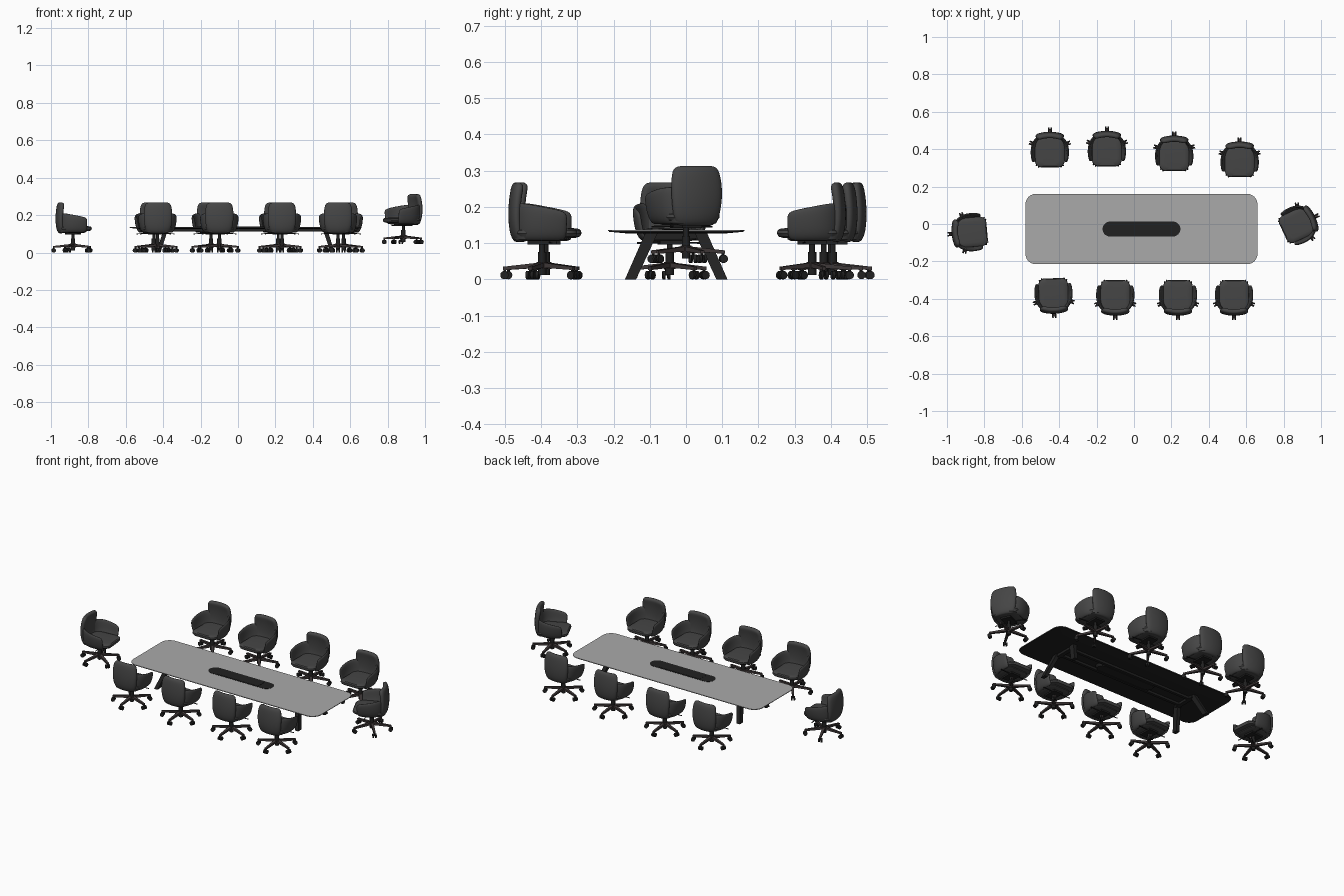
import bpy, bmesh
from math import sin, cos, pi, radians
from mathutils import Vector, Matrix

if "Cube" in bpy.data.objects:
    bpy.data.objects.remove(bpy.data.objects["Cube"])

X, Y, Z = Vector((1, 0, 0)), Vector((0, 1, 0)), Vector((0, 0, 1))


def mat(name, r, g, b):
    m = bpy.data.materials.new(name)
    m.diffuse_color = (r, g, b, 1)
    m.use_nodes = True
    m.node_tree.nodes["Principled BSDF"].inputs["Base Color"].default_value = m.diffuse_color
    return m


FABRIC = mat("dark_fabric", .06, .06, .06)
BLACK = mat("black_metal", .015, .015, .015)
BASE = mat("base_metal", .05, .04, .04)
TOP = mat("table_grey", .4, .4, .4)


def finish(name, bm, material, angle=35):
    bmesh.ops.recalc_face_normals(bm, faces=bm.faces[:])
    me = bpy.data.meshes.new(name)
    bm.to_mesh(me)
    bm.free()
    for p in me.polygons:
        p.use_smooth = True
    if angle:
        me.set_sharp_from_angle(angle=radians(angle))
    me.materials.append(material)
    ob = bpy.data.objects.new(name, me)
    bpy.context.collection.objects.link(ob)
    return ob


def plate(name, layers, material, cx=0, cy=0, n=8):
    """Loft of rounded rectangles; a layer is z, half width, half depth, radius."""
    bm = bmesh.new()
    rings = []
    for z, w, d, r in layers:
        ring = []
        for k, (sx, sy) in enumerate(((1, 1), (-1, 1), (-1, -1), (1, -1))):
            for i in range(n + 1):
                a = pi / 2 * (k + i / n)
                ring.append(bm.verts.new((cx + sx * (w - r) + r * cos(a),
                                          cy + sy * (d - r) + r * sin(a), z)))
        rings.append(ring)
    for a, b in zip(rings, rings[1:]):
        for i in range(len(a)):
            j = (i + 1) % len(a)
            bm.faces.new((a[i], a[j], b[j], b[i]))
    bm.faces.new(rings[0])
    bm.faces.new(rings[-1])
    return finish(name, bm, material)


def bar(bm, p, q, a, b, taper=1):
    """Straight bar from p to q, cross-section spanned by half vectors a and b."""
    p, q = Vector(p), Vector(q)
    e = [[bm.verts.new(c + (a * i + b * j) * t)
          for i, j in ((1, 1), (-1, 1), (-1, -1), (1, -1))] for c, t in ((p, 1), (q, taper))]
    for i in range(4):
        j = (i + 1) % 4
        bm.faces.new((e[0][i], e[0][j], e[1][j], e[1][i]))
    bm.faces.new(e[0])
    bm.faces.new(e[1])


def rod(bm, p, q, r, seg=14):
    p, q = Vector(p), Vector(q)
    m = Matrix.Translation((p + q) / 2) @ (q - p).to_track_quat('Z', 'Y').to_matrix().to_4x4()
    bmesh.ops.create_cone(bm, cap_ends=True, segments=seg, radius1=r, radius2=r,
                          depth=(q - p).length, matrix=m)


def padded(name, rows, thick, material):
    """Grid of points thickened and smoothed into an upholstered panel."""
    bm = bmesh.new()
    g = [[bm.verts.new(p) for p in row] for row in rows]
    for a, b in zip(g, g[1:]):
        for i in range(len(a) - 1):
            bm.faces.new((a[i], a[i + 1], b[i + 1], b[i]))
    ob = finish(name, bm, material, 0)
    s = ob.modifiers.new("thickness", 'SOLIDIFY')
    s.thickness, s.offset = thick, 0
    ob.modifiers.new("smooth", 'SUBSURF').levels = 2
    ob.modifiers["smooth"].render_levels = 2
    return ob


# Chair, facing +y, standing on its base at the origin
parts = []
back = [(.106, .056, -.062), (.122, .069, -.078), (.18, .079, -.083),
        (.24, .076, -.077), (.268, .064, -.069)]
parts.append(padded("backrest", [[(s * w, y + .014 * s * s, z) for s in (-1, -.5, 0, .5, 1)]
                                 for z, w, y in back], .027, FABRIC))

half = [(.05, -.074, .212), (.082, -.05, .212), (.098, -.01, .204),
        (.098, .035, .195), (.09, .07, .186)]
plan = [(-x, y, z) for x, y, z in half[::-1]] + [(0, -.08, .212)] + half
parts.append(padded("arm_shell", [[(x * k, y * j, zz if zz else z) for x, y, z in plan]
                                  for k, j, zz in ((.72, .9, .108), (.88, .98, .122),
                                                   (.97, 1, .16), (1, 1, 0))], .014, FABRIC))

parts.append(plate("seat", [(.114, .062, .07, .03), (.118, .074, .083, .033),
                            (.126, .079, .087, .034), (.134, .078, .086, .034),
                            (.139, .072, .081, .032), (.141, .055, .065, .03)],
                   FABRIC, 0, .01))
parts.append(plate("seat_pan", [(.105, .055, .06, .025), (.11, .068, .072, .03),
                                (.122, .072, .074, .03)], FABRIC, 0, -.004))

bm = bmesh.new()
bar(bm, (0, -.04, .103), (0, .04, .103), X * .03, Z * .007)
for s in (-1, 1):
    rod(bm, (s * .02, .02, .102), (s * .092, .026, .1), .0025, 8)
rod(bm, (0, 0, .07), (0, 0, .108), .008)
rod(bm, (0, 0, .012), (0, 0, .075), .0115)
parts.append(finish("column_and_levers", bm, BLACK))

bm, wheels = bmesh.new(), bmesh.new()
rod(bm, (0, 0, .028), (0, 0, .048), .016)
for i in range(5):
    a = -pi / 2 + i * 2 * pi / 5
    d, t = Vector((cos(a), sin(a), 0)), Vector((-sin(a), cos(a), 0))
    bar(bm, d * .008 + Z * .039, d * .108 + Z * .03, t * .0085, Z * .007, .65)
    rod(wheels, d * .103 + Z * .01, d * .103 + Z * .03, .004, 8)
    for s in (-1, 1):
        c = d * .104 + Z * .0115
        rod(wheels, c + t * s * .003, c + t * s * .011, .0115, 16)
parts.append(finish("star_base", bm, BASE))
parts.append(finish("casters", wheels, BLACK))

# Ten chairs: x, y, z, facing angle (0 = towards +y)
places = [(-.43, -.387, 0, 2), (-.1, -.397, 0, 0), (.235, -.397, 0, 0), (.535, -.397, 0, 0),
          (-.45, .4, 0, 180), (-.145, .405, 0, 180), (.215, .38, 0, 180), (.565, .348, 0, 180),
          (-.882, -.045, 0, -85), (.884, 0, .045, 115)]
for n, (x, y, z, a) in enumerate(places, 1):
    for p in parts:
        ob = p.copy()
        ob.name = f"chair_{n}_{p.name}"
        ob.matrix_world = Matrix.Translation((x, y, z)) @ Matrix.Rotation(radians(a), 4, 'Z')
        bpy.context.collection.objects.link(ob)
for p in parts:
    bpy.data.objects.remove(p)

# Table top: thin grey surface on a dark bevelled underside, with a cable tray
CX, CY = .04, -.027
plate("table_surface", [(.1335, .62, .188, .055), (.136, .62, .188, .055)], TOP, CX, CY, 10)
plate("table_underside", [(.126, .56, .13, .03), (.131, .618, .186, .054),
                          (.1335, .618, .186, .054)], BLACK, CX, CY, 10)
plate("cable_tray", [(.112, .19, .03, .0299), (.1375, .208, .04, .0399)], BLACK, CX, CY, 12)
plate("tray_lid", [(.137, .135, .034, .003), (.1385, .135, .034, .003)], BLACK, CX, CY, 2)

# Table frame: two long rails, a cross beam at each end and four splayed legs
bm = bmesh.new()
for s in (-1, 1):
    bar(bm, (CX - .42, CY + s * .042, .12), (CX + .42, CY + s * .042, .12), Y * .008, Z * .008)
    bar(bm, (CX + s * .42, CY - .07, .12), (CX + s * .42, CY + .07, .12), X * .012, Z * .008)
finish("table_frame", bm, BLACK)
for sx, side in ((-1, "left"), (1, "right")):
    for sy, end in ((-1, "front"), (1, "back")):
        bm = bmesh.new()
        bar(bm, (CX + sx * .425, CY + sy * .068, .128), (CX + sx * .465, CY + sy * .126, 0),
            X * .012, Y * .017, .9)
        finish(f"{end}_{side}_leg", bm, BLACK)
